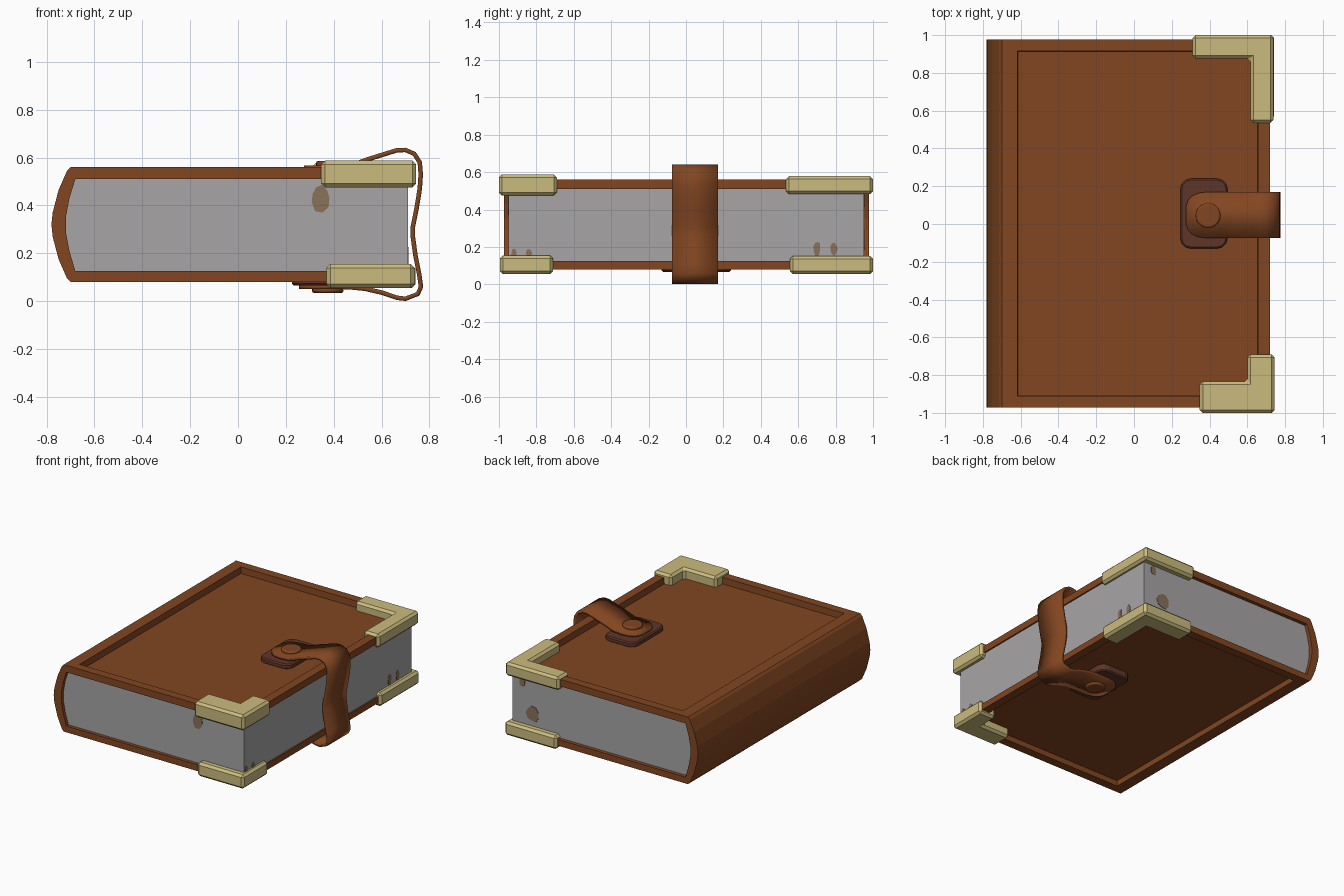
import bpy, bmesh, math, random
from mathutils import Vector

if "Cube" in bpy.data.objects:
    bpy.data.objects.remove(bpy.data.objects["Cube"])

random.seed(4)


def mat(name, r, g, b):
    m = bpy.data.materials.new(name)
    m.diffuse_color = (r, g, b, 1)
    m.use_nodes = True
    m.node_tree.nodes["Principled BSDF"].inputs["Base Color"].default_value = m.diffuse_color
    return m


LEATHER = mat("brown leather", 0.225, 0.061, 0.015)
DARK = mat("dark leather", 0.115, 0.036, 0.022)
PAPER = mat("grey paper", 0.39, 0.375, 0.375)
STAIN = mat("paper stain", 0.25, 0.165, 0.10)
BRASS = mat("pale brass", 0.60, 0.50, 0.21)


def finish(bm, name, material, smooth=False):
    bmesh.ops.recalc_face_normals(bm, faces=bm.faces[:])
    me = bpy.data.meshes.new(name)
    bm.to_mesh(me)
    bm.free()
    me.materials.append(material)
    ob = bpy.data.objects.new(name, me)
    bpy.context.collection.objects.link(ob)
    if smooth:
        bpy.context.view_layer.objects.active = ob
        ob.select_set(True)
        bpy.ops.object.shade_smooth_by_angle(angle=math.radians(35))
        ob.select_set(False)
    return ob


def prism(points, direction):
    """Closed polygon pushed along a direction."""
    bm = bmesh.new()
    f = bm.faces.new([bm.verts.new(p) for p in points])
    r = bmesh.ops.extrude_face_region(bm, geom=[f])
    vs = [v for v in r["geom"] if isinstance(v, bmesh.types.BMVert)]
    bmesh.ops.translate(bm, verts=vs, vec=direction)
    bmesh.ops.recalc_face_normals(bm, faces=bm.faces[:])
    return bm


def bevel(ob, width, segments=1):
    m = ob.modifiers.new("bevel", "BEVEL")
    m.width, m.segments = width, segments
    m.limit_method = "ANGLE"
    m.angle_limit = math.radians(40)


# Cover: one folded C profile with sunken front and back panels
outer = [(0.72, 0.56), (-0.70, 0.56), (-0.715, 0.545), (-0.75, 0.465), (-0.775, 0.37),
         (-0.78, 0.32), (-0.775, 0.27), (-0.75, 0.175), (-0.715, 0.095), (-0.70, 0.08), (0.72, 0.08)]
inner = [(-0.68, 0.51), (-0.705, 0.43), (-0.72, 0.35), (-0.72, 0.29), (-0.705, 0.21), (-0.68, 0.125)]
profile = outer + [(0.72, 0.125)] + inner[::-1] + [(0.72, 0.51)]
bm = prism([(x, -0.972, z) for x, z in profile], (0, 1.95, 0))
for up, depth in ((1, 0.045), (-1, 0.038)):
    bm.normal_update()
    face = next(f for f in bm.faces if f.normal.z * up > 0.99
                and (f.calc_center_median().z - 0.32) * up > 0.22)
    bmesh.ops.inset_individual(bm, faces=[face], thickness=0.088, depth=0)
    for v in face.verts:
        if v.co.x < 0:
            v.co.x += 0.02
    bmesh.ops.inset_individual(bm, faces=[face], thickness=0.004, depth=-depth)
finish(bm, "cover", LEATHER)

# Page block fills the spine curve
pages = [(0.71, 0.511)] + inner + [(0.71, 0.124)]
finish(prism([(x, -0.948, z) for x, z in pages], (0, 1.9, 0)), "pages", PAPER)


# Stains: thin irregular plates on the page edges
def stain(name, u, v, w, h, place, push):
    pts = []
    for i in range(9):
        a = i * math.tau / 9
        r = random.uniform(0.8, 1.1)
        pts.append(place(u + w * r * math.cos(a) / 2, v + h * r * math.sin(a) / 2))
    finish(prism(pts, push), name, STAIN)


for i, (x, z, w, h) in enumerate([(0.345, 0.432, 0.085, 0.12)]):
    stain(f"front_stain_{i}", x, z, w, h, lambda a, b: (a, -0.947, b), (0, -0.004, 0))
for i, (x, z, w, h) in enumerate([(0.63, 0.45, 0.05, 0.07), (0.55, 0.24, 0.10, 0.12)]):
    stain(f"back_stain_{i}", x, z, w, h, lambda a, b: (a, 0.951, b), (0, 0.004, 0))
for i, (y, z, w, h) in enumerate([(-0.92, 0.165, 0.03, 0.06), (-0.84, 0.165, 0.035, 0.045),
                                  (0.70, 0.19, 0.04, 0.09), (0.79, 0.19, 0.04, 0.075)]):
    stain(f"side_stain_{i}", y, z, w, h, lambda a, b: (0.709, a, b), (0.004, 0, 0))


# Brass corners: bevelled L blocks (arm start x, outer x, outer y, arm end y, widths, z range)
def corner(name, x0, x1, y1, y0, wx, wy, z0, z1):
    s = 1 if y1 > 0 else -1
    pts = [(x0, y1), (x1, y1), (x1, y0), (x1 - wx, y0), (x1 - wx, y1 - s * wy), (x0, y1 - s * wy)]
    ob = finish(prism([(x, y, z0) for x, y in pts], (0, 0, z1 - z0)), name, BRASS)
    bevel(ob, 0.016)


corner("top_back_corner", 0.31, 0.738, 1.0, 0.535, 0.122, 0.125, 0.482, 0.578)
corner("top_front_corner", 0.348, 0.745, -1.0, -0.69, 0.145, 0.165, 0.475, 0.587)
corner("bottom_back_corner", 0.33, 0.742, 1.0, 0.555, 0.13, 0.14, 0.055, 0.152)
corner("bottom_front_corner", 0.37, 0.738, -0.995, -0.71, 0.135, 0.15, 0.055, 0.155)


# Rounded leather pads and snap buttons on both covers
def pad(name, cx, cy, z0, z1):
    pts = []
    for qx, qy, a0 in ((1, 1, 0), (-1, 1, 90), (-1, -1, 180), (1, -1, 270)):
        for k in range(4):
            a = math.radians(a0 + 30 * k)
            pts.append((cx + qx * 0.07 + 0.055 * math.cos(a), cy + qy * 0.13 + 0.055 * math.sin(a), z0))
    bevel(finish(prism(pts, (0, 0, z1 - z0)), name, DARK), 0.008)


def button(name, cx, cy, z0, z1):
    pts = [(cx + 0.066 * math.cos(i * math.tau / 20), cy + 0.066 * math.sin(i * math.tau / 20), z0)
           for i in range(20)]
    ob = finish(prism(pts, (0, 0, z1 - z0)), name, LEATHER, True)
    bevel(ob, 0.009, 2)


pad("top_pad", 0.37, 0.055, 0.51, 0.548)
pad("bottom_pad", 0.35, 0.055, 0.122, 0.066)
button("top_button", 0.392, 0.045, 0.55, 0.586)
button("bottom_button", 0.375, 0.045, 0.065, 0.034)

# Strap: strip following a side path, narrowing to rounded tongues (x, z, half width)
W = 0.1225
path = [(0.275, 0.557, 0.045), (0.285, 0.557, 0.075), (0.305, 0.557, 0.1), (0.34, 0.557, 0.116)]
path += [(x, z, W) for x, z in [
    (0.385, 0.557), (0.46, 0.562), (0.54, 0.592), (0.62, 0.617), (0.665, 0.631), (0.70, 0.632),
    (0.737, 0.616), (0.76, 0.58), (0.764, 0.53), (0.76, 0.47), (0.747, 0.39), (0.731, 0.31),
    (0.731, 0.27), (0.742, 0.19), (0.758, 0.11), (0.765, 0.06), (0.752, 0.03), (0.70, 0.010),
    (0.665, 0.014), (0.60, 0.036), (0.53, 0.052), (0.46, 0.059), (0.37, 0.06)]]
path += [(0.32, 0.06, 0.116), (0.285, 0.06, 0.1), (0.265, 0.06, 0.075), (0.255, 0.06, 0.045)]
bm = bmesh.new()
rows = [(bm.verts.new((x, 0.0475 - h, z)), bm.verts.new((x, 0.0475 + h, z))) for x, z, h in path]
for a, b in zip(rows, rows[1:]):
    bm.faces.new((a[0], a[1], b[1], b[0]))
strap = finish(bm, "strap", LEATHER, True)
solid = strap.modifiers.new("thickness", "SOLIDIFY")
solid.thickness, solid.offset = 0.019, 0
